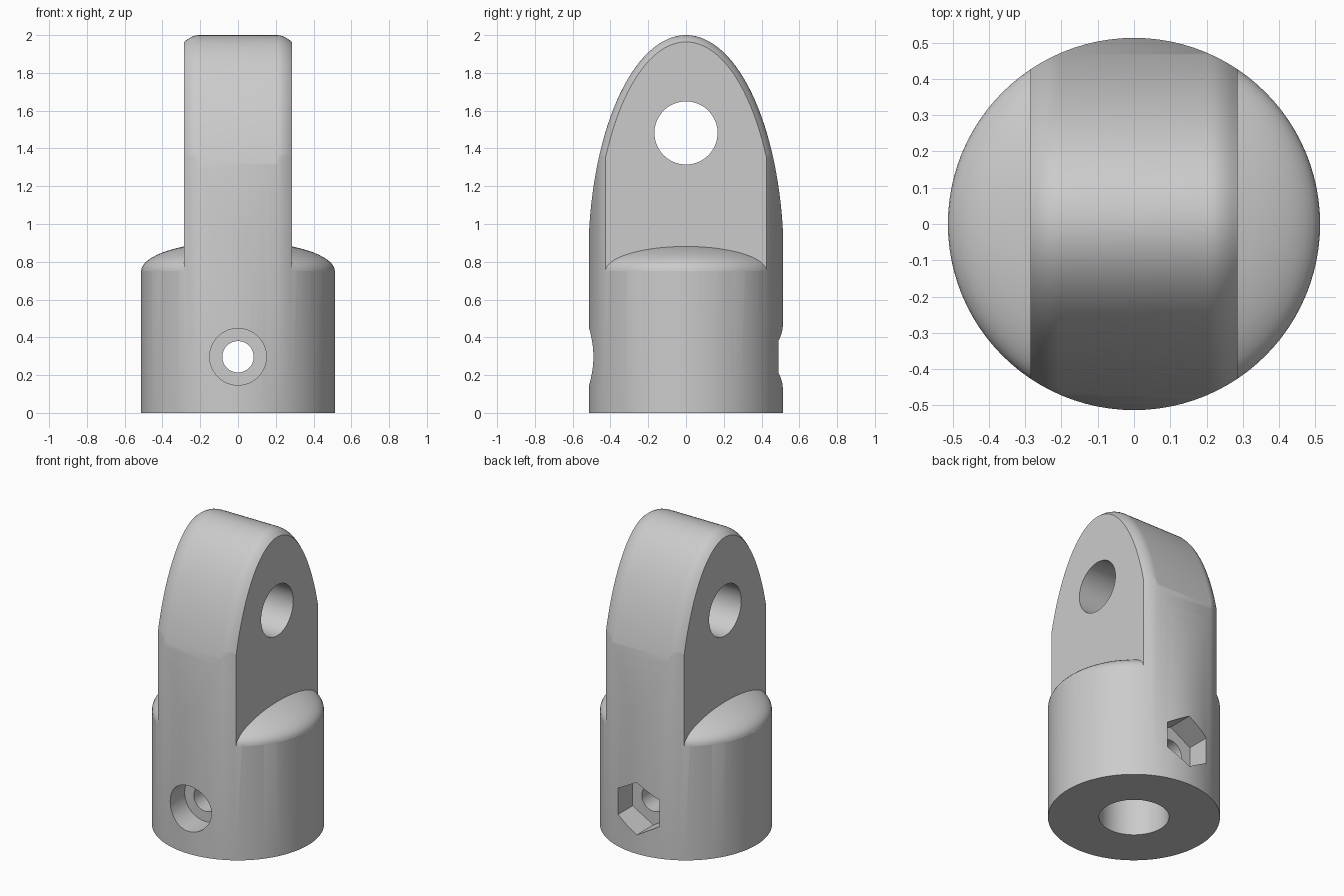
import bpy, bmesh
from math import pi, sin, cos, sqrt, radians
from mathutils import Matrix

cube = bpy.data.objects.get("Cube")
if cube:
    bpy.data.objects.remove(cube, do_unlink=True)

R = 0.513            # outer radius
HALF = 0.285         # half thickness of the tang
FILLET = 0.205       # where the tang edge rounding starts
BOLT_Z = 0.297
SEG = 96

steel = bpy.data.materials.new("grey_metal")
steel.use_nodes = True
grey = (0.6, 0.6, 0.6, 1)
steel.diffuse_color = grey
steel.node_tree.nodes["Principled BSDF"].inputs["Base Color"].default_value = grey


def make(name, bm):
    bmesh.ops.recalc_face_normals(bm, faces=bm.faces)
    mesh = bpy.data.meshes.new(name)
    bm.to_mesh(mesh)
    bm.free()
    mesh.materials.append(steel)
    obj = bpy.data.objects.new(name, mesh)
    bpy.context.collection.objects.link(obj)
    return obj


def rod(name, radius, start, end, axis="Z", at_z=0, seg=SEG):
    """Prism or cylinder running from start to end along an axis."""
    bm = bmesh.new()
    bmesh.ops.create_cone(bm, cap_ends=True, segments=seg, radius1=radius,
                          radius2=radius, depth=abs(end - start))
    turn = {"Z": Matrix(), "X": Matrix.Rotation(pi / 2, 4, "Y"),
            "Y": Matrix.Rotation(-pi / 2, 4, "X")}[axis]
    mid = (start + end) / 2
    shift = {"Z": (0, 0, mid), "X": (mid, 0, at_z), "Y": (0, mid, at_z)}[axis]
    bm.transform(Matrix.Translation(shift) @ turn)
    return make(name, bm)


def skin(bm, rings, closed=False):
    """Join consecutive vertex rings with quads."""
    pairs = zip(rings, rings[1:] + rings[:1] if closed else rings[1:])
    for a, b in pairs:
        n = len(a)
        for i in range(n):
            bm.faces.new((a[i], a[(i + 1) % n], b[(i + 1) % n], b[i]))


def combine(target, tool, operation):
    mod = target.modifiers.new(operation.lower(), "BOOLEAN")
    mod.operation = operation
    mod.solver = "EXACT"
    mod.object = tool
    bpy.ops.object.select_all(action="DESELECT")
    bpy.context.view_layer.objects.active = target
    target.select_set(True)
    bpy.ops.object.modifier_apply(modifier=mod.name)
    bpy.data.objects.remove(tool, do_unlink=True)


# Tang: elliptical arch swept across x, shrinking towards the side faces
def arch(bm, x):
    drop = 0.036 * max(0, (abs(x) - FILLET) / (HALF - FILLET)) ** 2
    spring = 0.82
    a, b = R + 0.004 - drop, 2 - spring - drop
    pts = [(-a, 0.3), (a, 0.3)]
    pts += [(a * cos(pi * i / 64), spring + b * sin(pi * i / 64)) for i in range(65)]
    return [bm.verts.new((x, y, z)) for y, z in pts]


bm = bmesh.new()
steps = [FILLET + (HALF - FILLET) * i / 6 for i in range(7)]
sections = [arch(bm, x) for x in [-s for s in reversed(steps)] + steps]
skin(bm, sections)
bm.faces.new(sections[0])
bm.faces.new(sections[-1])
body = make("rod_end_body", bm)

# Base: domed shoulder, oversized in radius and trimmed by the envelope below
bm = bmesh.new()
profile = [(0.6, -0.1), (0.6, 0.75)]
for i in range(16):
    t = pi / 2 * i / 16
    profile.append((R * cos(t), 0.75 + 0.158 * sin(t)))
rings = [[bm.verts.new((r * cos(2 * pi * k / SEG), r * sin(2 * pi * k / SEG), z))
          for k in range(SEG)] for r, z in profile]
skin(bm, rings)
bm.faces.new(rings[0])
bm.faces.new(rings[-1])
combine(body, make("shoulder", bm), "UNION")
combine(body, rod("envelope", R, 0, 2.2), "INTERSECT")

# Holes: rod socket, pin eye, cross bolt, bolt head recess and hex nut pocket
combine(body, rod("socket", 0.209, -0.2, 0.62), "DIFFERENCE")
combine(body, rod("pin_eye", 0.167, -1, 1, "X", 1.482), "DIFFERENCE")
combine(body, rod("bolt_hole", 0.083, -1, 1, "Y", BOLT_Z, 48), "DIFFERENCE")
combine(body, rod("head_recess", 0.15, -1, -0.34, "Y", BOLT_Z, 64), "DIFFERENCE")
combine(body, rod("nut_pocket", 0.173, 0.34, 1, "Y", BOLT_Z, 6), "DIFFERENCE")

bpy.ops.object.select_all(action="DESELECT")
bpy.context.view_layer.objects.active = body
body.select_set(True)
bpy.ops.object.shade_smooth_by_angle(angle=radians(25))
